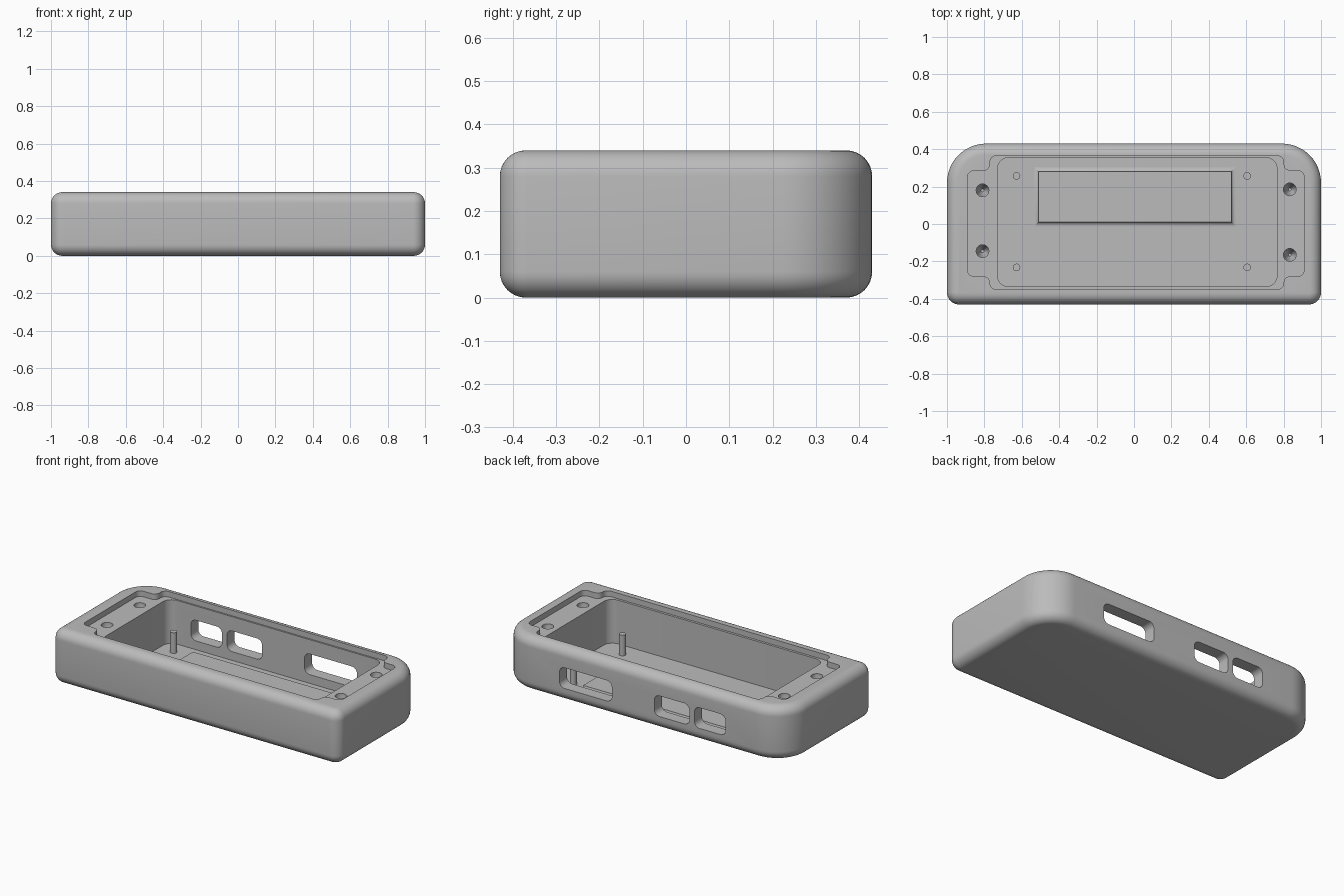
import bpy, bmesh, math
from mathutils import Vector

if "Cube" in bpy.data.objects:
    bpy.data.objects.remove(bpy.data.objects["Cube"], do_unlink=True)

grey = bpy.data.materials.new("plain_grey")
grey.use_nodes = True
colour = (0.5, 0.5, 0.5, 1)
grey.diffuse_color = colour
grey.node_tree.nodes["Principled BSDF"].inputs["Base Color"].default_value = colour


def rounded(points, radii, steps=10):
    """Outline with every right-angled corner replaced by an arc."""
    out = []
    pts = [Vector(p) for p in points]
    for i, p in enumerate(pts):
        r = radii[i % len(radii)]
        a = (pts[i - 1] - p).normalized()
        b = (pts[(i + 1) % len(pts)] - p).normalized()
        centre = p + (a + b) * r
        for k in range(steps + 1):
            t = math.pi / 2 * k / steps
            out.append(centre - b * r * math.cos(t) - a * r * math.sin(t))
    return out


def rect(x0, x1, y0, y1):
    return [(x0, y0), (x1, y0), (x1, y1), (x0, y1)]


def loft(name, rings, upright=False):
    """Closed solid through (outline, height) rings; upright lofts along y."""
    bm = bmesh.new()
    loops = []
    for outline, h in rings:
        loops.append([bm.verts.new((p.x, h, p.y) if upright else (p.x, p.y, h))
                      for p in outline])
    for lo, hi in zip(loops, loops[1:]):
        for i in range(len(lo)):
            j = (i + 1) % len(lo)
            bm.faces.new((lo[i], lo[j], hi[j], hi[i]))
    bm.faces.new(loops[0][::-1])
    bm.faces.new(loops[-1])
    bmesh.ops.recalc_face_normals(bm, faces=bm.faces)
    mesh = bpy.data.meshes.new(name)
    bm.to_mesh(mesh)
    bm.free()
    mesh.materials.append(grey)
    obj = bpy.data.objects.new(name, mesh)
    bpy.context.collection.objects.link(obj)
    return obj


def circle(x, y, r, n=24):
    return [Vector((x + r * math.cos(math.tau * i / n),
                    y + r * math.sin(math.tau * i / n))) for i in range(n)]


def smooth(obj):
    bpy.ops.object.select_all(action='DESELECT')
    obj.select_set(True)
    bpy.context.view_layer.objects.active = obj
    bpy.ops.object.shade_smooth_by_angle(angle=math.radians(30))


# Outer shell: large back corners, small front corners, filleted rims
HEIGHT, FILLET, FLOOR, LEDGE = 0.34, 0.06, 0.03, 0.305


def shell_outline(t):
    return rounded(rect(t - 1, 1 - t, t - 0.43, 0.43 - t),
                   [0.065 - t, 0.065 - t, 0.21 - t, 0.21 - t], 12)


arc = [math.pi / 2 * k / 8 for k in range(9)]
lower = [(shell_outline(FILLET * (1 - math.sin(a))), FILLET * (1 - math.cos(a))) for a in arc]
upper = [(outline, HEIGHT - z) for outline, z in reversed(lower)]
case = loft("case_shell", lower + upper)

# Lid recess with a wing at each end
lid = [(-0.77, -0.35), (0.80, -0.35), (0.80, -0.28), (0.91, -0.28),
       (0.91, 0.285), (0.80, 0.285), (0.80, 0.365), (-0.77, 0.365),
       (-0.77, 0.285), (-0.89, 0.285), (-0.89, -0.28), (-0.77, -0.28)]
lid_line = rounded(lid, [0.034], 6)
cutters = [loft("lid_cutter", [(lid_line, LEDGE), (lid_line, 0.5)])]

# Main cavity
cavity = rounded(rect(-0.73, 0.765, -0.335, 0.355), [0.06])
cutters.append(loft("cavity_cutter", [(cavity, FLOOR), (cavity, 0.4)]))

# Port openings through the back wall
for x0, x1 in ((0.215, 0.58), (-0.325, -0.08), (-0.577, -0.36)):
    port = rounded(rect(x0, x1, 0.085, 0.215), [0.036], 6)
    cutters.append(loft("port_cutter", [(port, 0.3), (port, 0.5)], True))

# Tapered screw holes in the ledges
for x, y in ((-0.81, 0.18), (-0.81, -0.145), (0.833, 0.185), (0.833, -0.165)):
    cutters.append(loft("screw_cutter", [(circle(x, y, 0.008), 0.2),
                                         (circle(x, y, 0.034), 0.27),
                                         (circle(x, y, 0.034), 0.33)]))

bpy.context.view_layer.objects.active = case
for cutter in cutters:
    cutter.hide_render = True
    mod = case.modifiers.new("cut", 'BOOLEAN')
    mod.operation, mod.solver, mod.object = 'DIFFERENCE', 'EXACT', cutter
    bpy.ops.object.modifier_apply(modifier=mod.name)
    bpy.data.objects.remove(cutter, do_unlink=True)
smooth(case)

# Raised pad on the floor with a concave flare around its base
flare, rings = 0.024, []
for k in range(7):
    a = math.pi / 2 * k / 6
    t = flare * math.sin(a)
    grow = flare - t
    rings.append((rounded(rect(-0.51 - grow, 0.52 + grow, 0.01 - grow, 0.28 + grow), [0.001], 1),
                  FLOOR + flare * (1 - math.cos(a))))
smooth(loft("floor_pad", rings))

# Four mounting pins
for x in (-0.628, 0.605):
    for y in (-0.232, 0.257):
        smooth(loft("mounting_pin", [(circle(x, y, 0.02), FLOOR - 0.01),
                                     (circle(x, y, 0.02), 0.16)]))
